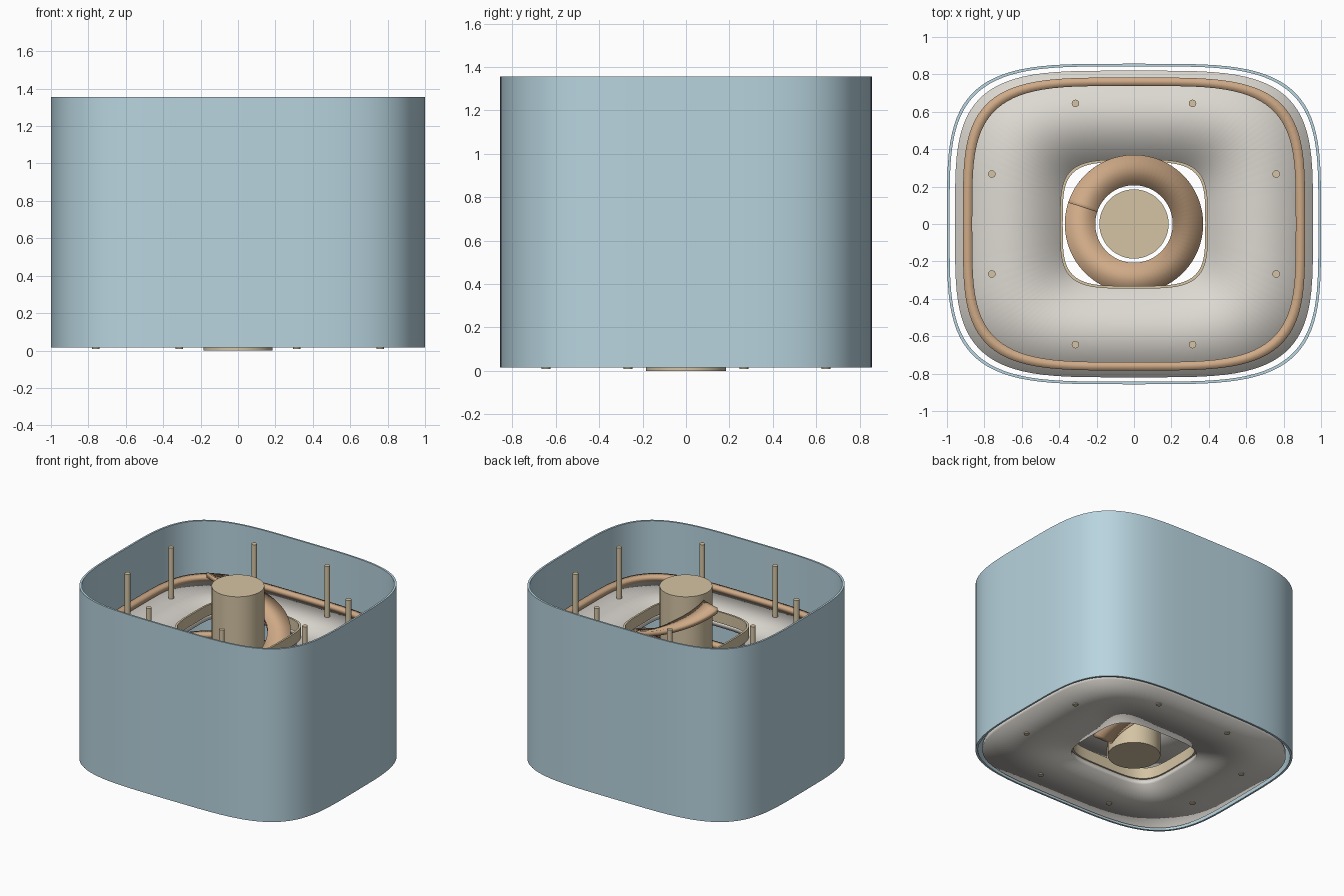
import bpy, bmesh, math

if "Cube" in bpy.data.objects:
    bpy.data.objects.remove(bpy.data.objects["Cube"])

def material(name, rgb):
    m = bpy.data.materials.new(name)
    m.diffuse_color = (*rgb, 1)
    m.use_nodes = True
    m.node_tree.nodes["Principled BSDF"].inputs["Base Color"].default_value = m.diffuse_color
    return m

BLUE = material("pale_blue_glass", (0.48, 0.66, 0.74))
GREY = material("warm_grey", (0.72, 0.69, 0.64))
BEIGE = material("beige", (0.66, 0.55, 0.37))
BROWN = material("tan_brown", (0.62, 0.40, 0.24))

def finish(name, bm, mat, angle=None):
    bmesh.ops.recalc_face_normals(bm, faces=bm.faces)
    me = bpy.data.meshes.new(name)
    bm.to_mesh(me)
    bm.free()
    ob = bpy.data.objects.new(name, me)
    bpy.context.collection.objects.link(ob)
    me.materials.append(mat)
    bpy.ops.object.select_all(action='DESELECT')
    ob.select_set(True)
    bpy.context.view_layer.objects.active = ob
    if angle is None:
        bpy.ops.object.shade_smooth()
    else:
        bpy.ops.object.shade_smooth_by_angle(angle=math.radians(angle))
    return ob

def plan(ax, ay, n=96):
    """Rounded-square plan outline (superellipse)."""
    pts = []
    for i in range(n):
        t = 2 * math.pi * i / n
        c, s = math.cos(t), math.sin(t)
        pts.append((ax * math.copysign(abs(c) ** 0.5, c),
                    ay * math.copysign(abs(s) ** 0.5, s)))
    return pts

def plan_ring(name, outer, inner, z0, z1, mat, angle=None):
    """Closed ring between two plan outlines, from z0 to z1."""
    bm = bmesh.new()
    loops = [[bm.verts.new((x, y, z)) for x, y in plan(*size)]
             for size, z in ((outer, z0), (outer, z1), (inner, z1), (inner, z0))]
    n = len(loops[0])
    for k in range(4):
        a, b = loops[k], loops[(k + 1) % 4]
        for i in range(n):
            j = (i + 1) % n
            bm.faces.new((a[i], a[j], b[j], b[i]))
    return finish(name, bm, mat, angle)

def cylinder(name, x, y, r, z0, z1, mat, seg):
    bm = bmesh.new()
    bmesh.ops.create_cone(bm, cap_ends=True, segments=seg, radius1=r, radius2=r, depth=z1 - z0)
    bmesh.ops.translate(bm, verts=bm.verts, vec=(x, y, (z0 + z1) / 2))
    return finish(name, bm, mat, 40)

# outer curved wall, open above and below
plan_ring("outer_wall", (1.0, 0.857), (0.986, 0.843), 0.015, 1.355, BLUE, 40)

# three floors, each with an atrium railing and a perimeter bench
for k in range(3):
    z = 0.015 + 0.445 * k
    top = z + 0.04
    plan_ring(f"floor_slab_{k}", (0.957, 0.82), (0.392, 0.342), z, top, GREY)
    plan_ring(f"atrium_railing_{k}", (0.395, 0.345), (0.381, 0.331), top, top + 0.085, BEIGE, 40)
    plan_ring(f"perimeter_bench_{k}", (0.915, 0.783), (0.865, 0.738), top, top + 0.04, BROWN)

# central core and the eight slim columns
cylinder("central_core", 0, 0, 0.185, 0.0, 1.345, BEIGE, 48)
for sx in (-1, 1):
    for sy in (-1, 1):
        for x, y in ((0.76, 0.267), (0.313, 0.645)):
            cylinder("column", sx * x, sy * y, 0.02, 0.008, 1.34, BEIGE, 16)

# spiral ramp around the core
bm = bmesh.new()
steps, turns, z0, z1, thick = 120, 1.45, 0.055, 1.31, 0.04
rows = []
for i in range(steps + 1):
    f = i / steps
    a = 2 * math.pi * turns * f
    z = z0 + (z1 - z0) * f
    rows.append([bm.verts.new((r * math.cos(a), r * math.sin(a), h))
                 for r, h in ((0.207, z), (0.37, z), (0.37, z - thick), (0.207, z - thick))])
for a, b in zip(rows, rows[1:]):
    for k in range(4):
        m = (k + 1) % 4
        bm.faces.new((a[k], a[m], b[m], b[k]))
bm.faces.new(rows[0])
bm.faces.new(rows[-1])
finish("spiral_ramp", bm, BROWN)
